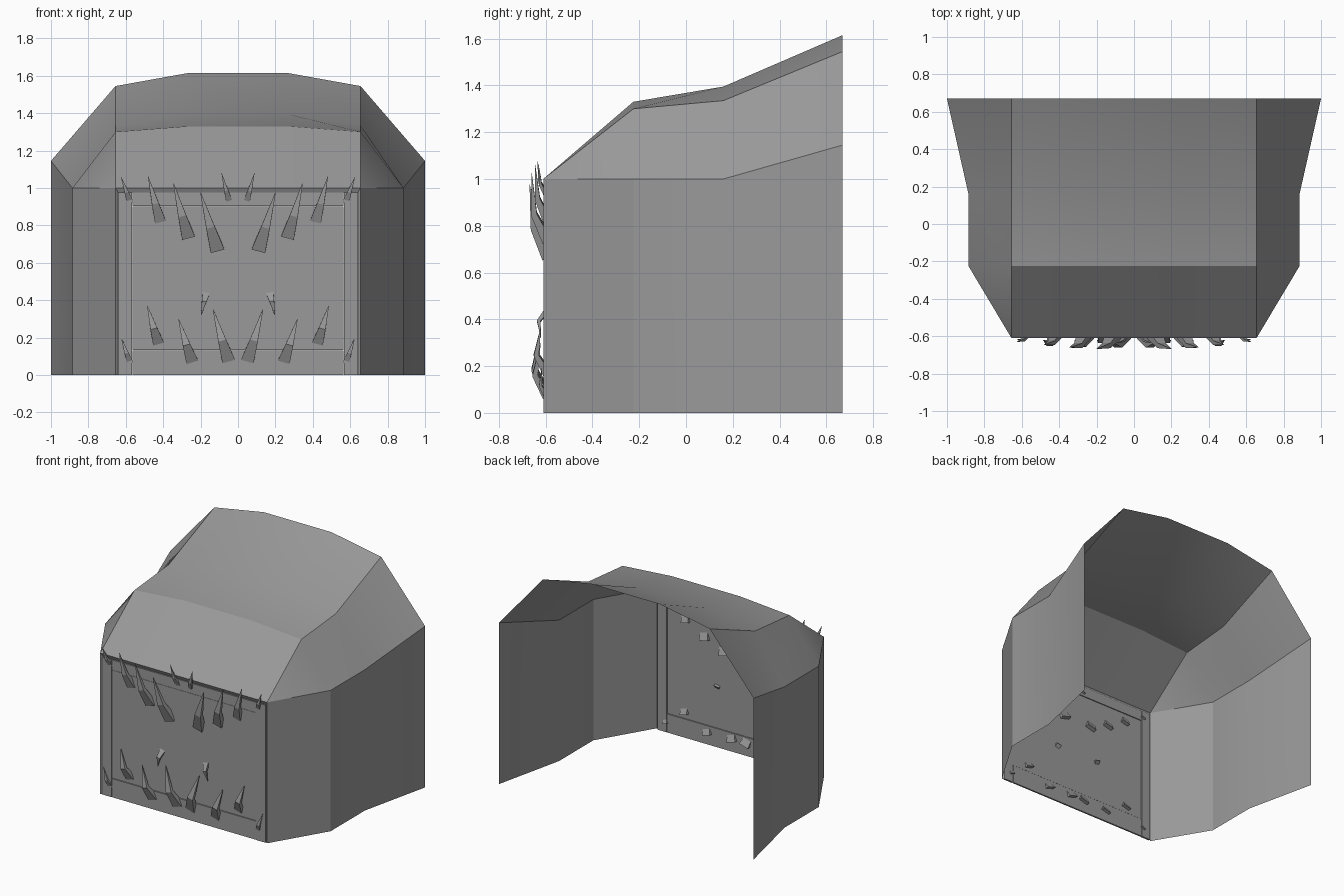
import bpy
import bmesh
from math import radians
from mathutils import Vector

cube = bpy.data.objects.get("Cube")
if cube:
    bpy.data.objects.remove(cube, do_unlink=True)

GREY = (0.32, 0.32, 0.32, 1.0)
grey = bpy.data.materials.new("stone grey")
grey.use_nodes = True
grey.diffuse_color = GREY
grey.node_tree.nodes["Principled BSDF"].inputs["Base Color"].default_value = GREY


def finish(bm, name, smooth=False):
    """Turn a bmesh into a named object with the shared material."""
    mesh = bpy.data.meshes.new(name)
    bm.to_mesh(mesh)
    bm.free()
    mesh.materials.append(grey)
    obj = bpy.data.objects.new(name, mesh)
    bpy.context.collection.objects.link(obj)
    if smooth:
        bpy.ops.object.select_all(action="DESELECT")
        obj.select_set(True)
        bpy.context.view_layer.objects.active = obj
        bpy.ops.object.shade_smooth_by_angle(angle=radians(30))
    return obj


def loft(bm, rows, closed=False):
    """Skin a list of rows of points with quads."""
    grid = [[bm.verts.new(p) for p in row] for row in rows]
    n = len(rows[0])
    for a, b in zip(grid, grid[1:]):
        for j in range(n if closed else n - 1):
            k = (j + 1) % n
            bm.faces.new((a[j], b[j], b[k], a[k]))
    return grid


def box(name, x0, x1, y0, y1, z0, z1):
    bm = bmesh.new()
    bmesh.ops.create_cube(bm, size=1)
    for v in bm.verts:
        v.co = Vector(((x0 + x1) / 2 + v.co.x * (x1 - x0),
                       (y0 + y1) / 2 + v.co.y * (y1 - y0),
                       (z0 + z1) / 2 + v.co.z * (z1 - z0)))
    return finish(bm, name)


# Open shell: side walls and roof, one cross-section per row
SHOULDER = 0.655
FRONT = -0.61
sections = [  # y, wall half width, wall top, shoulder height, ridge height
    (FRONT, SHOULDER, 1.0, 1.0, 1.0),
    (-0.225, 0.885, 1.0, 1.30, 1.33),
    (0.16, 0.885, 1.0, 1.335, 1.395),
    (0.67, 1.0, 1.145, 1.545, 1.615),
]
rows = []
for y, w, top, shoulder, ridge in sections:
    half = [(w, y, 0), (w, y, top), (SHOULDER, y, shoulder), (0.265, y, ridge)]
    rows.append(half + [(-x, yy, z) for x, yy, z in reversed(half)])
bm = bmesh.new()
loft(bm, rows)
bmesh.ops.remove_doubles(bm, verts=bm.verts, dist=0.0005)
finish(bm, "outer_shell", smooth=True)

# Thin lip turned inwards around the front opening
bm = bmesh.new()
outer = [(SHOULDER, FRONT, 0), (SHOULDER, FRONT, 1), (-SHOULDER, FRONT, 1), (-SHOULDER, FRONT, 0)]
inner = [(0.64, -0.598, 0), (0.64, -0.598, 0.975), (-0.64, -0.598, 0.975), (-0.64, -0.598, 0)]
loft(bm, [inner, outer])
finish(bm, "opening_lip")

# Front panel and the boards framing it
box("front_panel", -0.565, 0.565, -0.604, -0.598, 0.135, 0.90)
box("bottom_board", -0.565, 0.565, -0.607, -0.595, 0, 0.132)
box("top_board", -0.565, 0.565, -0.607, -0.595, 0.903, 0.975)
for side, s in (("left", 1), ("right", -1)):
    x0, x1 = sorted((s * 0.568, s * 0.642))
    box(side + "_post", x0, x1, -0.609, -0.595, 0, 0.975)


def spike(name, base, tip, width, bend_y, tip_y):
    """Four-sided horn that leaves the panel, bends and narrows to its tip."""
    (bx, bz), (tx, tz) = base, tip
    path = [
        Vector((bx, -0.592, bz + (tz - bz) * 0.08)),
        Vector((bx + (tx - bx) * 0.42, bend_y, bz + (tz - bz) * 0.45)),
        Vector((tx, tip_y, tz)),
    ]
    across = Vector((tz - bz, 0, bx - tx)).normalized()
    along = (path[2] - path[0]).normalized()
    out = across.cross(along).normalized()
    bm = bmesh.new()
    rings = []
    for p, size in zip(path, (width, width * 0.62, width * 0.04)):
        a, o = across * size / 2, out * size * 0.3
        rings.append([p + a + o, p - a + o, p - a - o, p + a - o])
    grid = loft(bm, rings, closed=True)
    bm.faces.new(grid[0])
    bm.faces.new(grid[-1])
    bmesh.ops.recalc_face_normals(bm, faces=bm.faces)
    finish(bm, name)


# Horns of one half: base (x, z), tip (x, z), width, bend y, tip y
horns = {
    "upper_corner_spike": ((0.575, 0.91), (0.625, 1.06), 0.035, -0.622, -0.63),
    "upper_outer_spike": ((0.415, 0.80), (0.48, 1.06), 0.06, -0.635, -0.645),
    "upper_middle_spike": ((0.265, 0.71), (0.345, 1.025), 0.07, -0.65, -0.66),
    "upper_inner_spike": ((0.11, 0.64), (0.20, 0.975), 0.075, -0.65, -0.668),
    "upper_small_spike": ((0.045, 0.91), (0.088, 1.08), 0.035, -0.625, -0.635),
    "centre_spike": ((0.17, 0.45), (0.197, 0.32), 0.04, -0.63, -0.62),
    "lower_corner_spike": ((0.575, 0.05), (0.625, 0.20), 0.035, -0.622, -0.615),
    "lower_outer_spike": ((0.425, 0.15), (0.485, 0.37), 0.06, -0.64, -0.62),
    "lower_middle_spike": ((0.245, 0.05), (0.318, 0.30), 0.065, -0.645, -0.622),
    "lower_inner_spike": ((0.05, 0.05), (0.133, 0.35), 0.07, -0.648, -0.622),
}
for name, (base, tip, width, bend_y, tip_y) in horns.items():
    for side, s in (("left", 1), ("right", -1)):
        spike(side + "_" + name, (s * base[0], base[1]), (s * tip[0], tip[1]),
              width, bend_y, tip_y)
